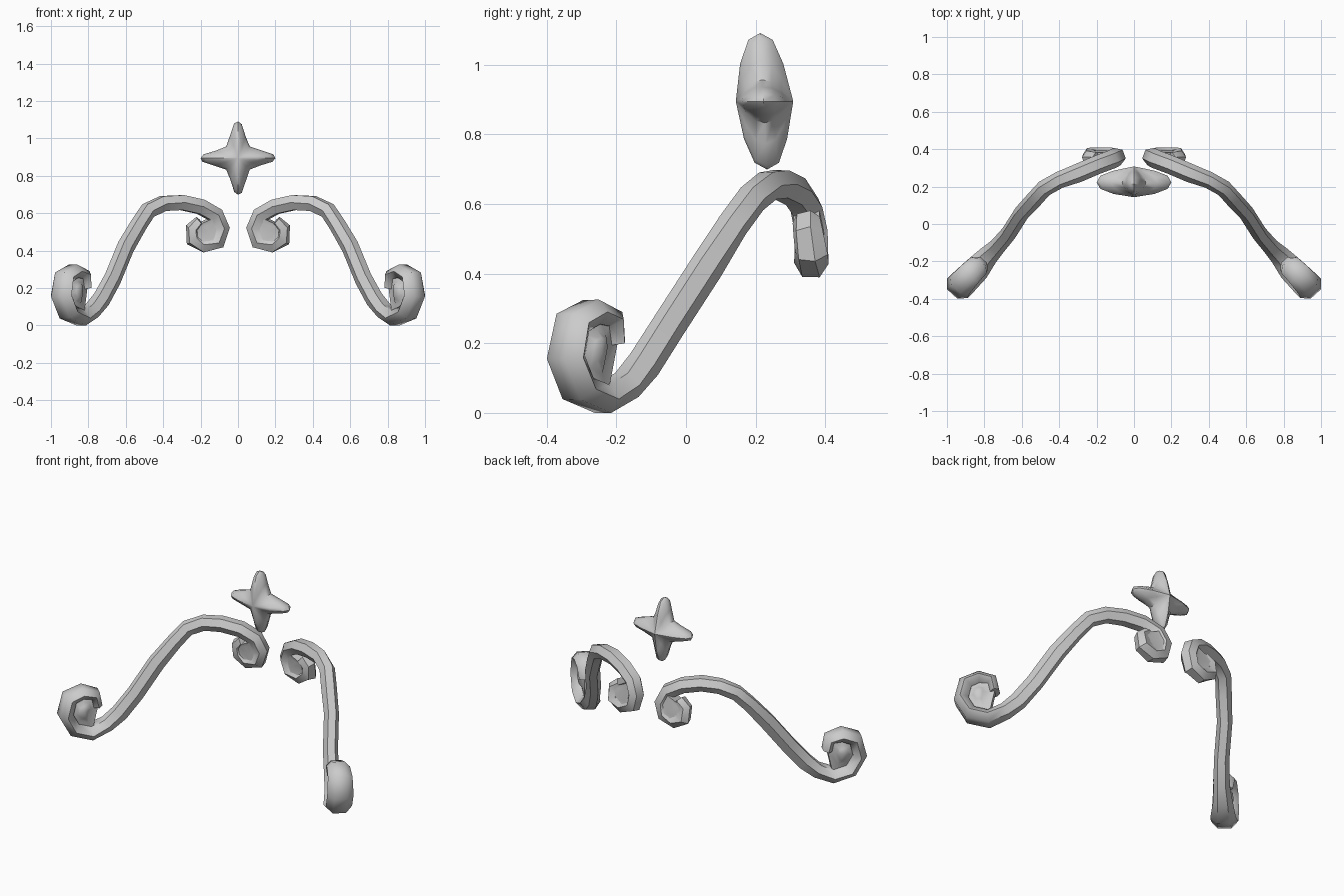
import bpy, bmesh, math
from mathutils import Vector

cube = bpy.data.objects.get("Cube")
if cube:
    bpy.data.objects.remove(cube, do_unlink=True)

grey = bpy.data.materials.new("light_grey")
grey.use_nodes = True
colour = (0.6, 0.6, 0.6, 1)
grey.diffuse_color = colour
grey.node_tree.nodes["Principled BSDF"].inputs["Base Color"].default_value = colour


def finish(bm, name, angle, mirrored=False):
    bmesh.ops.recalc_face_normals(bm, faces=bm.faces)
    mesh = bpy.data.meshes.new(name)
    bm.to_mesh(mesh)
    bm.free()
    mesh.materials.append(grey)
    obj = bpy.data.objects.new(name, mesh)
    bpy.context.collection.objects.link(obj)
    bpy.ops.object.select_all(action='DESELECT')
    obj.select_set(True)
    bpy.context.view_layer.objects.active = obj
    bpy.ops.object.shade_smooth_by_angle(angle=math.radians(angle))
    if mirrored:
        obj.modifiers.new("mirror", 'MIRROR').use_axis[0] = True


def skin(bm, rings):
    # Bridge neighbouring closed rings with quads
    for a, b in zip(rings, rings[1:]):
        n = len(a)
        for i in range(n):
            j = (i + 1) % n
            bm.faces.new((a[i], a[j], b[j], b[i]))


def cap(bm, ring, tip):
    for i in range(len(ring)):
        bm.faces.new((ring[i], ring[(i + 1) % len(ring)], tip))


def width_direction(x):
    # Horizontal width direction, turning from the upper curl to the lower one
    a = math.radians(70 - 28 * min(max((x - 0.2) / 0.4, 0), 1))
    return Vector((math.cos(a), math.sin(a), 0))


def scroll(name, path, section):
    # Sweep the section along rows of x, y, z, width, thickness
    bm = bmesh.new()
    pts = [Vector(p[:3]) for p in path]
    rings = []
    for i, (x, y, z, w, t) in enumerate(path):
        tangent = (pts[min(i + 1, len(pts) - 1)] - pts[max(i - 1, 0)]).normalized()
        side = width_direction(x)
        side = (side - tangent * side.dot(tangent)).normalized()
        up = tangent.cross(side)
        rings.append([bm.verts.new(pts[i] + side * u * w + up * v * t) for u, v in section])
    skin(bm, rings)
    bm.faces.new(rings[0])
    bm.faces.new(rings[-1])
    finish(bm, name, 48, True)


def hub(name, rows, layers, peak):
    # Fill a curl with a web whose faces step from the rim to a raised centre
    bm = bmesh.new()
    pts = [Vector(r[:3]) for r in rows]
    mid = sum(pts, Vector()) / len(pts)
    side = width_direction(mid.x)
    steps = [(f, -d) for f, d in reversed(layers)] + layers
    rings = [[bm.verts.new(mid + (p - mid) * f + side * d) for p in pts] for f, d in steps]
    skin(bm, rings)
    cap(bm, rings[0], bm.verts.new(mid - side * peak))
    cap(bm, rings[-1], bm.verts.new(mid + side * peak))
    finish(bm, name, 48, True)


# Scroll bracket: upper curl, sloping arm, lower curl
hexagon = [(-.5, 0), (-.25, .5), (.25, .5), (.5, 0), (.25, -.5), (-.25, -.5)]
path = [
    (.2, .345, .555, .08, .06),
    (.24, .35, .52, .09, .07),
    (.235, .36, .46, .1, .08),
    (.18, .36, .43, .1, .08),
    (.11, .36, .45, .1, .08),
    (.09, .36, .52, .1, .08),
    (.12, .345, .59, .1, .08),
    (.2, .315, .635, .1, .08),
    (.3, .272, .657, .1, .08),
    (.4, .235, .652, .09, .08),
    (.48, .19, .615, .09, .08),
    (.53, .135, .54, .09, .08),
    (.6, .06, .42, .085, .09),
    (.67, -.05, .25, .085, .09),
    (.73, -.12, .14, .09, .09),
    (.78, -.17, .08, .11, .08),
    (.84, -.24, .04, .14, .08),
    (.91, -.31, .07, .15, .08),
    (.945, -.345, .16, .15, .08),
    (.93, -.325, .26, .14, .08),
    (.88, -.27, .29, .13, .07),
    (.83, -.22, .27, .12, .06),
    (.82, -.21, .2, .1, .05),
]
scroll("scroll_brackets", path, hexagon)
hub("upper_curl_hubs", path[:7], [(.9, .04), (.55, .036)], .045)
hub("lower_curl_hubs", path[16:], [(1, .02), (.5, .025), (.3, .045)], .05)

# Four-pointed star: lens built from scaled copies of one outline
quarter = [(.2, 0), (.19, .02), (.125, .042), (.063, .063), (.04, .12), (.02, .185)]
outline = []
for k in range(4):
    c, s = round(math.cos(k * math.pi / 2)), round(math.sin(k * math.pi / 2))
    outline += [(x * c - z * s, x * s + z * c) for x, z in quarter]
layers = [(.55, -.062), (.9, -.035), (1, 0), (.9, .035), (.55, .062)]
bm = bmesh.new()


def place(x, y, z):
    # Sink the valleys between the arms so that each arm has a ridge
    depth = y * (1 - 5 * min(abs(x), abs(z)))
    return bm.verts.new((x, .223 + depth - .05 * z, .895 + z * .98))


rings = [[place(x * f, y, z * f) for x, z in outline] for f, y in layers]
skin(bm, rings)
cap(bm, rings[0], place(0, -.08, 0))
cap(bm, rings[-1], place(0, .085, 0))
finish(bm, "star", 45)
